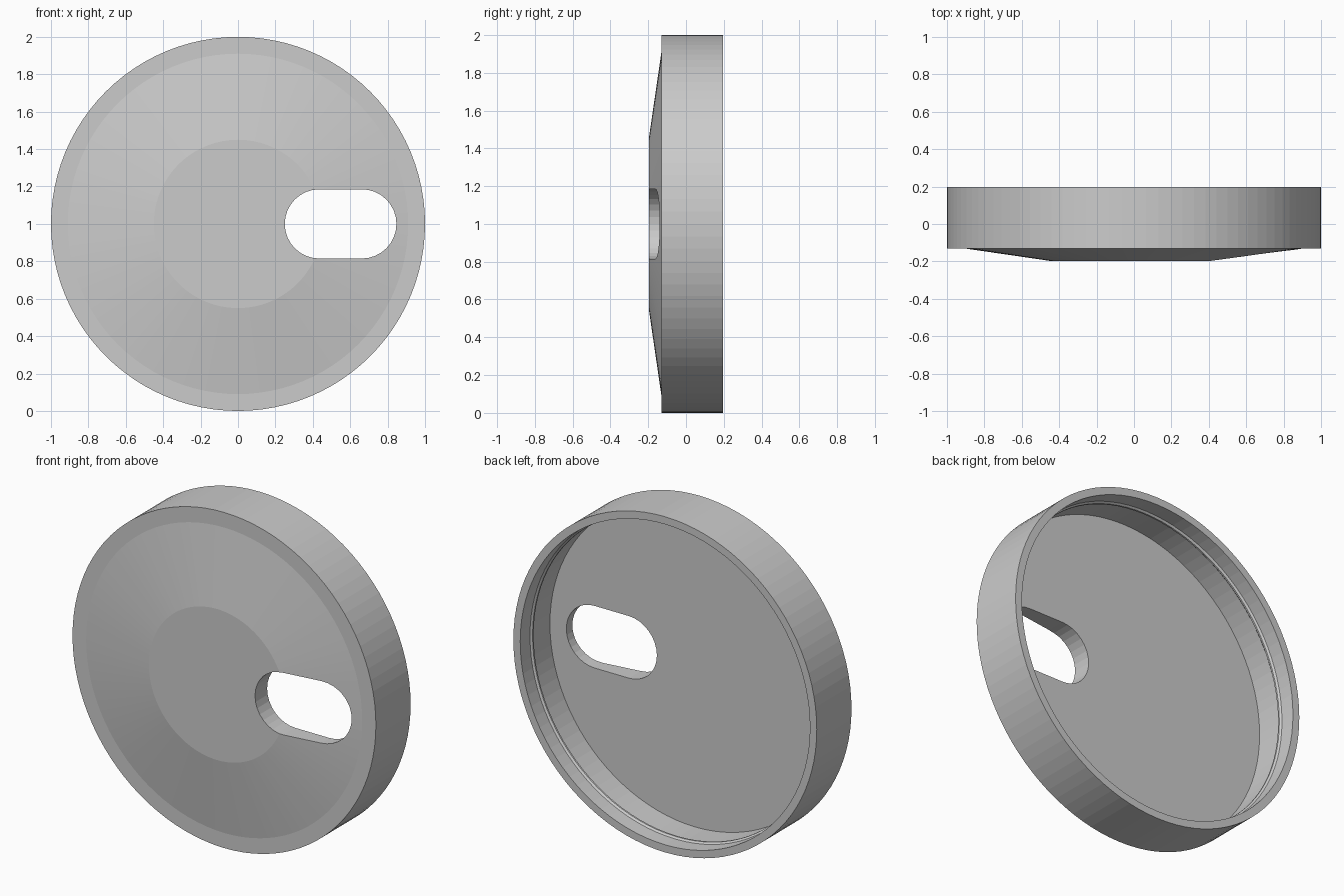
import bpy, bmesh
from math import cos, sin, pi

if "Cube" in bpy.data.objects:
    bpy.data.objects.remove(bpy.data.objects["Cube"])

SEG = 96


def make_object(name, bm):
    bmesh.ops.recalc_face_normals(bm, faces=bm.faces)
    mesh = bpy.data.meshes.new(name)
    bm.to_mesh(mesh)
    bm.free()
    obj = bpy.data.objects.new(name, mesh)
    bpy.context.collection.objects.link(obj)
    return obj


def lathe(name, profile, seg):
    """Spin (radius, y) points about the y axis at z = 1; cap both ends."""
    bm = bmesh.new()
    rings = [[bm.verts.new((r * cos(2 * pi * i / seg), y, 1 + r * sin(2 * pi * i / seg)))
              for i in range(seg)] for r, y in profile]
    for a, b in zip(rings, rings[1:]):
        for i in range(seg):
            j = (i + 1) % seg
            bm.faces.new((a[i], a[j], b[j], b[i]))
    bm.faces.new(rings[0])
    bm.faces.new(rings[-1])
    return make_object(name, bm)


def slot_prism(name, x0, x1, radius, y0, y1, n=16):
    """Rounded slot extruded along y."""
    pts = [(x1 + radius * cos(a), 1 + radius * sin(a))
           for a in (-pi / 2 + pi * i / n for i in range(n + 1))]
    pts += [(x0 + radius * cos(a), 1 + radius * sin(a))
            for a in (pi / 2 + pi * i / n for i in range(n + 1))]
    bm = bmesh.new()
    face = bm.faces.new([bm.verts.new((x, y0, z)) for x, z in pts])
    ext = bmesh.ops.extrude_face_region(bm, geom=[face])
    bmesh.ops.translate(bm, vec=(0, y1 - y0, 0),
                        verts=[v for v in ext["geom"] if isinstance(v, bmesh.types.BMVert)])
    return make_object(name, bm)


# Cap: flat front disc, cone, rim, then stepped inner wall and floor
cap = lathe("round_cap", [
    (0.45, -0.197), (0.91, -0.13), (1.0, -0.13), (1.0, 0.197),
    (0.955, 0.197), (0.955, 0.105), (0.945, 0.095), (0.945, 0.085),
    (0.955, 0.075), (0.955, -0.083)], SEG)

# Finger slot cut through the face
cutter = slot_prism("slot_cutter", 0.435, 0.662, 0.185, -0.4, 0.1)
cutter.hide_render = True
cutter.hide_viewport = True
cut = cap.modifiers.new("slot", 'BOOLEAN')
cut.operation = 'DIFFERENCE'
cut.solver = 'EXACT'
cut.object = cutter
